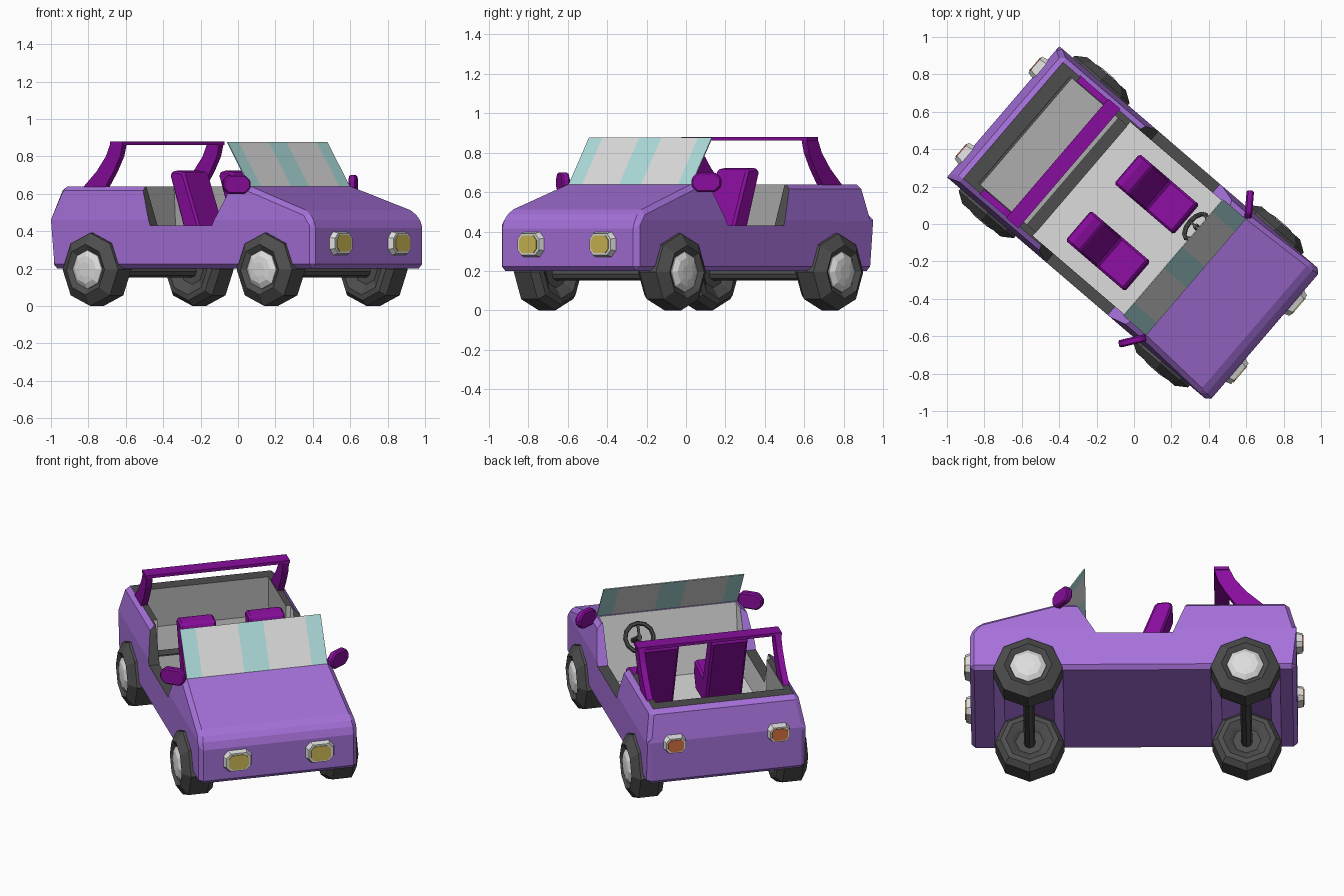
import bpy, bmesh, math
from mathutils import Vector, Matrix

if "Cube" in bpy.data.objects:
    bpy.data.objects.remove(bpy.data.objects["Cube"])

def material(name, r, g, b):
    m = bpy.data.materials.new(name)
    m.diffuse_color = (r, g, b, 1)
    m.use_nodes = True
    m.node_tree.nodes["Principled BSDF"].inputs["Base Color"].default_value = m.diffuse_color
    return m

PURPLE = material("purple paint", .38, .165, .70)
MAGENTA = material("magenta", .25, .004, .34)
DARK = material("dark grey", .075, .075, .075)
MID = material("mid grey", .42, .42, .42)
LIGHT = material("light grey", .72, .72, .72)
TEAL = material("teal glass", .42, .72, .71)
YELLOW = material("yellow lamp", .62, .49, .09)
ORANGE = material("orange lamp", .66, .16, .05)

# ---------- helpers (car is built facing +x, then turned) ----------
def finish(name, bm, *mats):
    bmesh.ops.recalc_face_normals(bm, faces=bm.faces)
    me = bpy.data.meshes.new(name)
    bm.to_mesh(me)
    bm.free()
    for m in mats:
        me.materials.append(m)
    o = bpy.data.objects.new(name, me)
    bpy.context.collection.objects.link(o)
    return o

def prism_bm(pts, vec):
    bm = bmesh.new()
    f = bm.faces.new([bm.verts.new(p) for p in pts])
    r = bmesh.ops.extrude_face_region(bm, geom=[f])
    verts = [v for v in r["geom"] if isinstance(v, bmesh.types.BMVert)]
    bmesh.ops.translate(bm, vec=vec, verts=verts)
    bmesh.ops.recalc_face_normals(bm, faces=bm.faces)
    return bm

def slab(name, xz, y0, y1, *mats, bevel=0):
    """Side profile in x,z extruded across the car."""
    bm = prism_bm([(x, y0, z) for x, z in xz], Vector((0, y1 - y0, 0)))
    if bevel:
        bmesh.ops.bevel(bm, geom=bm.edges[:], offset=bevel, segments=1, affect='EDGES')
    return finish(name, bm, *mats)

def ring8(cx, cz, r):
    return [(cx + r * math.cos(i * math.pi / 4), cz + r * math.sin(i * math.pi / 4)) for i in range(8)]

def lathe(name, cx, cz, prof, mat):
    """8-sided turned part about a sideways axis; prof holds (radius, y)."""
    bm = bmesh.new()
    rings = [[bm.verts.new((x, y, z)) for x, z in ring8(cx, cz, r)] for r, y in prof]
    for a, b in zip(rings, rings[1:]):
        for i in range(8):
            j = (i + 1) % 8
            bm.faces.new((a[i], a[j], b[j], b[i]))
    bm.faces.new(rings[0])
    bm.faces.new(rings[-1])
    return finish(name, bm, mat)

# ---------- body shell ----------
AXLES = (("front", .593), ("rear", -.633))
WZ = .195
bm = prism_bm([(x, -.461, z) for x, z in [(-.922, .2), (-.922, .46), (-.875, .64), (.44, .64),
              (.87, .505), (.922, .44), (.922, .2)]], Vector((0, .922, 0)))
bmesh.ops.bisect_plane(bm, geom=bm.verts[:] + bm.edges[:] + bm.faces[:],
                       plane_co=(0, 0, .46), plane_no=(0, 0, 1))
for v in bm.verts:
    if v.co.z > .46:
        v.co.y *= 1 - (v.co.z - .46) / .18 * .06
bm.normal_update()
sharp = [e for e in bm.edges if e.calc_face_angle(0) > math.radians(25)]
bmesh.ops.bevel(bm, geom=sharp, offset=.024, segments=1, affect='EDGES')
body = finish("body", bm, PURPLE, DARK, MID, LIGHT)

# cutters: door opening, cabin, cargo bay, wheel arches
cutters = [
    slab("door_cutter", [(-.224, .43), (.21, .43), (.36, .70), (-.325, .70)], -.6, .6),
    slab("cabin_cutter", [(-.37, .25), (.36, .25), (.43, .7), (-.37, .7)], -.4, .4),
    slab("cargo_cutter", [(-.76, .41), (-.36, .41), (-.36, .7), (-.775, .7)], -.375, .375)]
cutters += [slab("arch_cutter", ring8(x, WZ, .198), -.6, .6) for _, x in AXLES]
for c in cutters:
    c.hide_render = True
    mod = body.modifiers.new("cut", 'BOOLEAN')
    mod.operation, mod.solver, mod.object = 'DIFFERENCE', 'EXACT', c
dg = bpy.context.evaluated_depsgraph_get()
cut = bpy.data.meshes.new_from_object(body.evaluated_get(dg))
body.modifiers.clear()
body.data = cut
for c in cutters:
    bpy.data.objects.remove(c)
cut.materials.clear()
for m in (PURPLE, DARK, MID, LIGHT):
    cut.materials.append(m)
for p in cut.polygons:
    c, n = p.center, p.normal
    k = 0
    if n.z > .9 and c.z > .42:
        k = 1 if c.x < .3 else 0                      # dark rim and sills
    elif n.x > .8 and -.32 < c.x < -.2 and c.z > .43:
        k = 1                                         # rear door posts
    elif n.z > -.1 and abs(c.y) < .402 and -.78 < c.x < .44 and c.z > .24:
        k = 2 if c.x < -.38 else 3                    # cargo lining, cabin lining
    p.material_index = k

slab("cargo_edge", [(-.435, .409), (-.368, .409), (-.368, .418), (-.435, .418)], -.375, .375, DARK)

# ---------- wheels and axles ----------
for end, x in AXLES:
    slab(end + "_axle", ring8(x, WZ - .01, .032), -.38, .38, DARK)
    for side, s in (("left", 1), ("right", -1)):
        lathe(f"{end}_{side}_tyre", x, WZ, [(r, s * y) for r, y in [(.08, .36), (.10, .345), (.135, .325),
              (.165, .33), (.195, .365), (.195, .475), (.135, .515), (.105, .495)]], DARK)
        lathe(f"{end}_{side}_hub", x, WZ, [(r, s * y) for r, y in [(.105, .48), (.103, .50),
              (.075, .517), (.04, .522)]], LIGHT)

# ---------- lamps ----------
def lamp(name, x, dx, y, z, w, h, glass):
    def outline(k, px):
        a, b = w * k / 2, h * k / 2
        q = [(1, .5), (.65, 1), (-.65, 1), (-1, .5), (-1, -.5), (-.65, -1), (.65, -1), (1, -.5)]
        return [(px, y + a * i, z + b * j) for i, j in q]
    bm = prism_bm(outline(1, x), Vector((dx, 0, 0)))
    front = [v for v in bm.verts if abs(v.co.x - x - dx) < 1e-5]
    bmesh.ops.scale(bm, vec=(1, .84, .84), verts=front, space=Matrix.Translation((0, -y, -z)))
    finish(name + "_frame", bm, LIGHT)
    finish(name + "_lens", prism_bm(outline(.68, x + dx), Vector((math.copysign(.005, dx), 0, 0))), glass)

for side, s in (("left", 1), ("right", -1)):
    lamp(side + "_headlight", .915, .036, s * .24, .335, .17, .13, YELLOW)
    lamp(side + "_tail_light", -.905, -.05, s * .303, .445, .135, .105, ORANGE)

# ---------- striped windscreen ----------
bm = bmesh.new()
cols = [(bm.verts.new((.442, .41 * t, .632)), bm.verts.new((.278, .41 * t, .878)))
        for t in (-1, -.78, -.18, .18, .78, 1)]
for i, (a, b) in enumerate(zip(cols, cols[1:])):
    bm.faces.new((a[0], b[0], b[1], a[1])).material_index = i % 2
glass = finish("windscreen", bm, TEAL, LIGHT)
glass.modifiers.new("thickness", 'SOLIDIFY').thickness = .006

# ---------- roll bar ----------
slab("roll_bar_top", [(-.54, .862), (-.455, .862), (-.455, .88), (-.54, .88)], -.42, .42, MAGENTA)
for side, s in (("left", 1), ("right", -1)):
    slab(side + "_roll_bar_leg", [(-.54, .875), (-.455, .875), (-.475, .80), (-.52, .72), (-.58, .635),
         (-.735, .635), (-.64, .72), (-.575, .80)], s * .38, s * .415, MAGENTA)

# ---------- seats, mirrors ----------
for side, s in (("left", 1), ("right", -1)):
    slab(side + "_seat", [(-.225, .705), (-.195, .725), (-.125, .715), (-.005, .40), (.185, .425), (.2, .34),
         (.16, .25), (-.07, .25)], s * .20 - .105, s * .20 + .105, MAGENTA, bevel=.012)
    bm = bmesh.new()
    bmesh.ops.create_cube(bm, size=1)
    bmesh.ops.scale(bm, vec=(.04, .15, .10), verts=bm.verts)
    ends = [e for e in bm.edges if abs((e.verts[0].co - e.verts[1].co).x) > .03]
    bmesh.ops.bevel(bm, geom=ends, offset=.03, segments=1, affect='EDGES')
    bmesh.ops.bevel(bm, geom=bm.edges[:], offset=.008, segments=1, affect='EDGES')
    o = finish(side + "_mirror", bm, MAGENTA)
    o.location = (.40, s * .48, .65)
    o.rotation_euler = (0, 0, s * math.radians(36))

# ---------- steering wheel ----------
tilt = Vector((-.86, 0, .5)).to_track_quat('Z', 'Y').to_euler()
bpy.ops.mesh.primitive_torus_add(major_segments=12, minor_segments=6, major_radius=.082,
                                 minor_radius=.013, location=(.26, .205, .56), rotation=tilt)
wheel = bpy.context.object
bpy.ops.mesh.primitive_cylinder_add(vertices=8, radius=.016, depth=.16,
                                    location=(.325, .205, .523), rotation=tilt)
column = bpy.context.object
bpy.ops.mesh.primitive_cube_add(size=1, location=(.26, .205, .56), rotation=tilt)
spoke = bpy.context.object
spoke.scale = (.014, .16, .012)
for o, n in ((wheel, "steering_wheel"), (column, "steering_column"), (spoke, "steering_spoke")):
    o.name = n
    o.data.materials.append(DARK)

# ---------- turn the whole car ----------
bpy.context.view_layer.update()
turn = Matrix.Rotation(math.atan2(-1.2, 1.4), 4, 'Z')
for o in bpy.context.scene.objects:
    o.matrix_world = turn @ o.matrix_world
